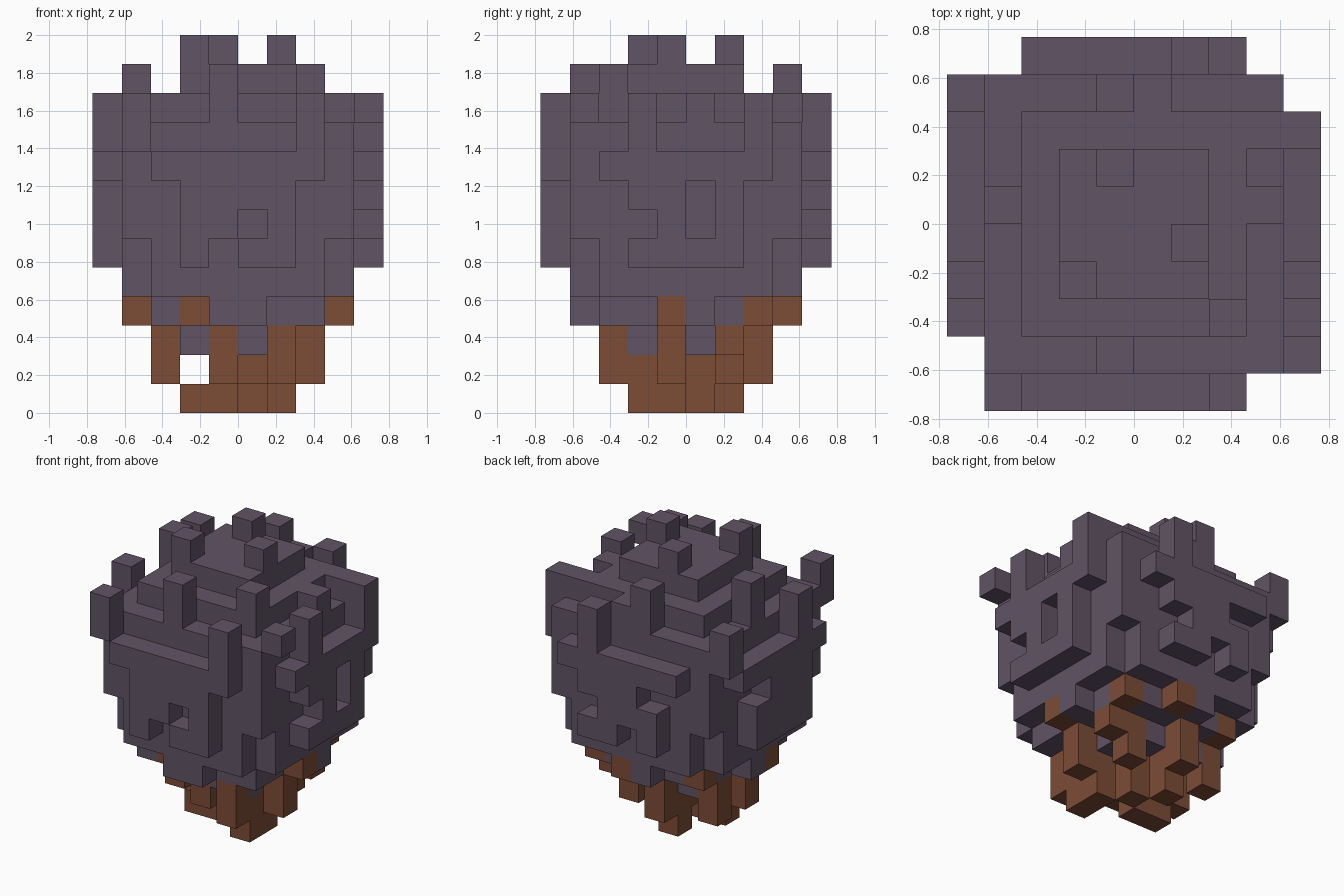
import bpy
import bmesh
from itertools import product

old = bpy.data.objects.get("Cube")
if old:
    bpy.data.objects.remove(old, do_unlink=True)

S = 2 / 13  # edge length of one block; grid is 10 x 10 x 13


def material(name, colour):
    m = bpy.data.materials.new(name)
    m.use_nodes = True
    m.diffuse_color = colour
    m.node_tree.nodes["Principled BSDF"].inputs["Base Color"].default_value = colour
    return m


def box(x0, x1, y0, y1, z0, z1):
    """Set of blocks in an inclusive range."""
    return set(product(range(x0, x1 + 1), range(y0, y1 + 1), range(z0, z1 + 1)))


def square(inset, z0, z1):
    return box(inset, 9 - inset, inset, 9 - inset, z0, z1)


def column(x, y, z0, z1):
    return box(x, x, y, y, z0, z1)


# Stepped core, narrowing to the top and bottom
core = square(3, 11, 11) | square(2, 10, 10) | square(1, 4, 9)
core |= square(2, 3, 3) | square(3, 2, 2)
for x, y in product((1, 8), repeat=2):
    core -= column(x, y, 4, 5)

# Raised plates on the four sides
plates = set()
for side in (0, 9):
    plates |= box(2, 7, side, side, 8, 8) | box(3, 6, side, side, 5, 7)
    plates |= box(side, side, 2, 7, 8, 8) | box(side, side, 3, 6, 5, 7)
for side in (1, 8):
    plates |= box(4, 5, side, side, 3, 3) | box(side, side, 4, 5, 3, 3)

# Chips missing from the plates
plates -= {(4, 0, 5), (5, 0, 6), (9, 3, 6), (9, 5, 6), (9, 5, 7),
           (6, 9, 6), (4, 9, 5), (3, 9, 7), (0, 6, 7)}

# Upright spikes: x, y, lowest and highest block
spikes = set()
for s in ((1, 0, 9, 10), (7, 0, 9, 10), (0, 3, 9, 10), (0, 8, 9, 10),
          (6, 9, 9, 10), (9, 1, 10, 10), (9, 3, 9, 10), (9, 7, 9, 10),
          (4, 1, 10, 11), (7, 2, 11, 11), (1, 5, 10, 11), (4, 8, 10, 11),
          (5, 8, 10, 10), (8, 5, 10, 10), (8, 7, 10, 10),
          (3, 3, 12, 12), (6, 4, 12, 12), (4, 6, 12, 12)):
    spikes |= column(*s)

# Hanging roots and the brown stubs in the lower edge
roots = set()
for r in ((7, 4, 1, 2), (6, 2, 1, 2), (4, 7, 1, 2), (2, 6, 1, 2),
          (2, 4, 1, 2), (6, 6, 1, 2), (4, 3, 1, 2), (7, 6, 2, 2),
          (6, 3, 0, 1), (6, 4, 0, 1), (3, 4, 0, 0), (4, 4, 0, 1),
          (5, 5, 0, 1), (4, 6, 0, 1), (5, 4, 1, 1), (4, 5, 1, 1),
          (8, 4, 3, 3), (1, 4, 3, 3), (5, 8, 3, 3), (3, 2, 3, 3),
          (7, 7, 3, 3), (2, 7, 3, 3)):
    roots |= column(*r)

plates -= roots
core -= roots
spikes -= core | plates
solid = core | plates | spikes | roots


def build(name, cells, mat):
    """Mesh only the outer faces of a set of blocks."""
    bm = bmesh.new()
    verts = {}

    def vert(p):
        if p not in verts:
            verts[p] = bm.verts.new(((p[0] - 5) * S, (p[1] - 5) * S, p[2] * S))
        return verts[p]

    for c in sorted(cells):
        for axis, step in product(range(3), (0, 1)):
            n = list(c)
            n[axis] += 2 * step - 1
            if tuple(n) in solid:
                continue
            ring = []
            for a, b in ((0, 0), (1, 0), (1, 1), (0, 1)):
                p = list(c)
                p[axis] += step
                p[(axis + 1) % 3] += a
                p[(axis + 2) % 3] += b
                ring.append(vert(tuple(p)))
            bm.faces.new(ring if step else ring[::-1])
    # Merge flat neighbours into clean panels
    bmesh.ops.dissolve_limit(bm, angle_limit=0.01, verts=bm.verts[:], edges=bm.edges[:])
    mesh = bpy.data.meshes.new(name)
    bm.to_mesh(mesh)
    bm.free()
    mesh.materials.append(mat)
    ob = bpy.data.objects.new(name, mesh)
    bpy.context.scene.collection.objects.link(ob)


purple = material("dusky purple", (0.118, 0.087, 0.130, 1))
brown = material("root brown", (0.202, 0.072, 0.037, 1))

build("stepped_core", core, purple)
build("side_plates", plates, purple)
build("spikes", spikes, purple)
build("roots", roots, brown)
